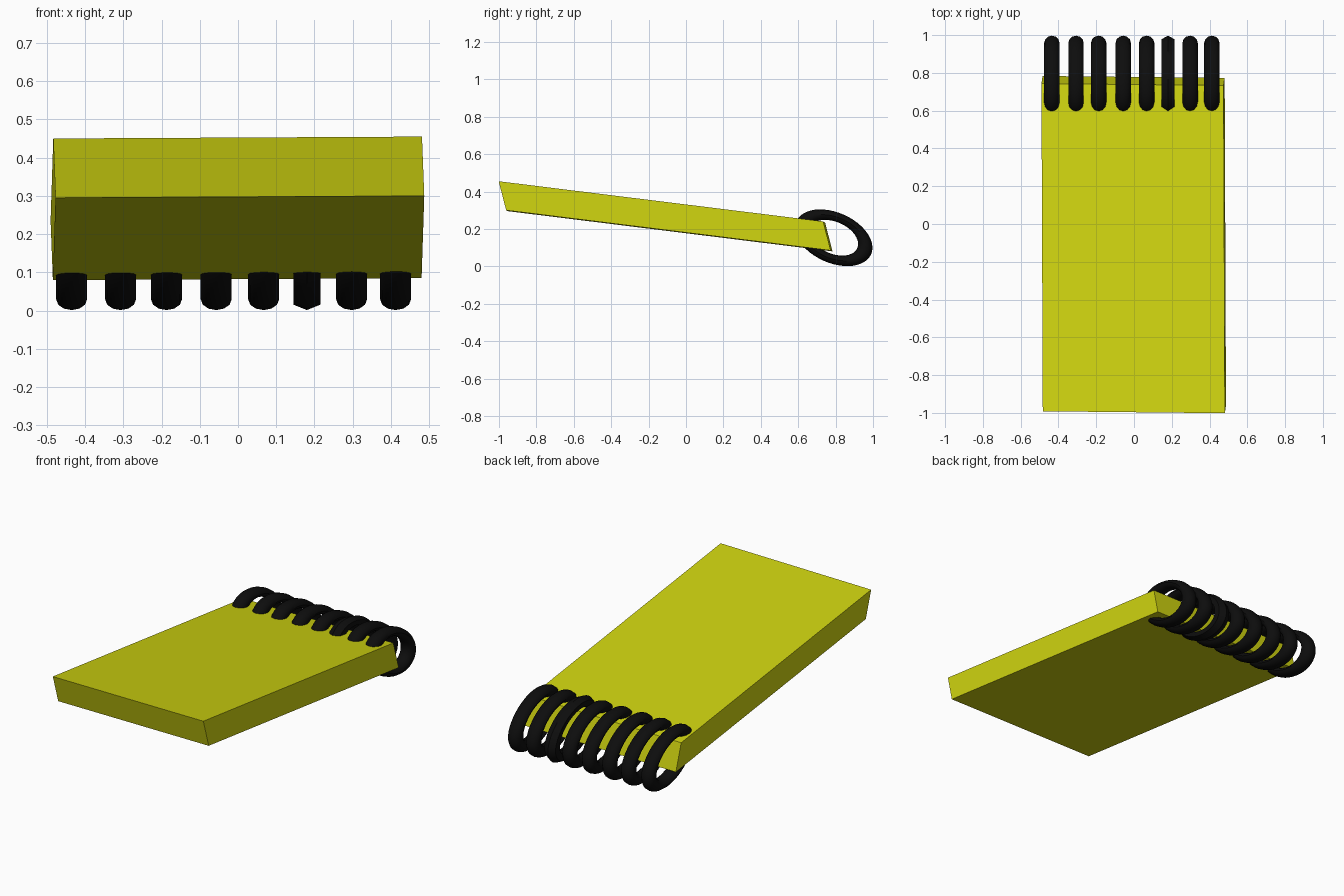
import bpy, bmesh, math
from mathutils import Matrix

if "Cube" in bpy.data.objects:
    bpy.data.objects.remove(bpy.data.objects["Cube"])


def material(name, rgb):
    m = bpy.data.materials.new(name)
    m.diffuse_color = (*rgb, 1)
    m.use_nodes = True
    m.node_tree.nodes["Principled BSDF"].inputs["Base Color"].default_value = m.diffuse_color
    return m


yellow = material("yellow", (0.62, 0.65, 0.005))
black = material("black", (0.004, 0.004, 0.004))

# Pad: a slightly skewed slab sloping down to the binding
bm = bmesh.new()
bmesh.ops.create_cube(bm, size=1)
skew = Matrix((
    (0.964, -0.007, -0.006, -0.0015),
    (-0.010, 1.735, -0.040, -0.109),
    (0.005, -0.215, 0.155, 0.2675),
    (0, 0, 0, 1)))
bm.transform(skew)
bmesh.ops.recalc_face_normals(bm, faces=bm.faces)
mesh = bpy.data.meshes.new("pad")
bm.to_mesh(mesh)
bm.free()
mesh.materials.append(yellow)
pad = bpy.data.objects.new("pad", mesh)
bpy.context.collection.objects.link(pad)

# Binding rings: flattened tori standing in the y-z plane, tilted downwards
stand = Matrix(((0, 0, 1, 0), (1, 0, 0, 0), (0, 1, 0, 0), (0, 0, 0, 1)))
squash = Matrix.Diagonal((1, 0.615, 1, 1))
tilt = Matrix.Rotation(math.radians(-24), 4, 'X')
ring_x = [-0.435, -0.307, -0.187, -0.057, 0.067, 0.18, 0.297, 0.412]

for i, x in enumerate(ring_x):
    # the sixth ring has a coarser, six-sided tube
    bpy.ops.mesh.primitive_torus_add(
        major_radius=0.178, minor_radius=0.0405,
        major_segments=48, minor_segments=6 if i == 5 else 12)
    ring = bpy.context.object
    ring.name = f"binding_ring_{i + 1}"
    ring.data.transform(
        Matrix.Translation((x, 0.79, 0.153)) @ tilt @ stand @ squash)
    ring.data.materials.append(black)
    bpy.ops.object.shade_smooth_by_angle(angle=math.radians(40))
